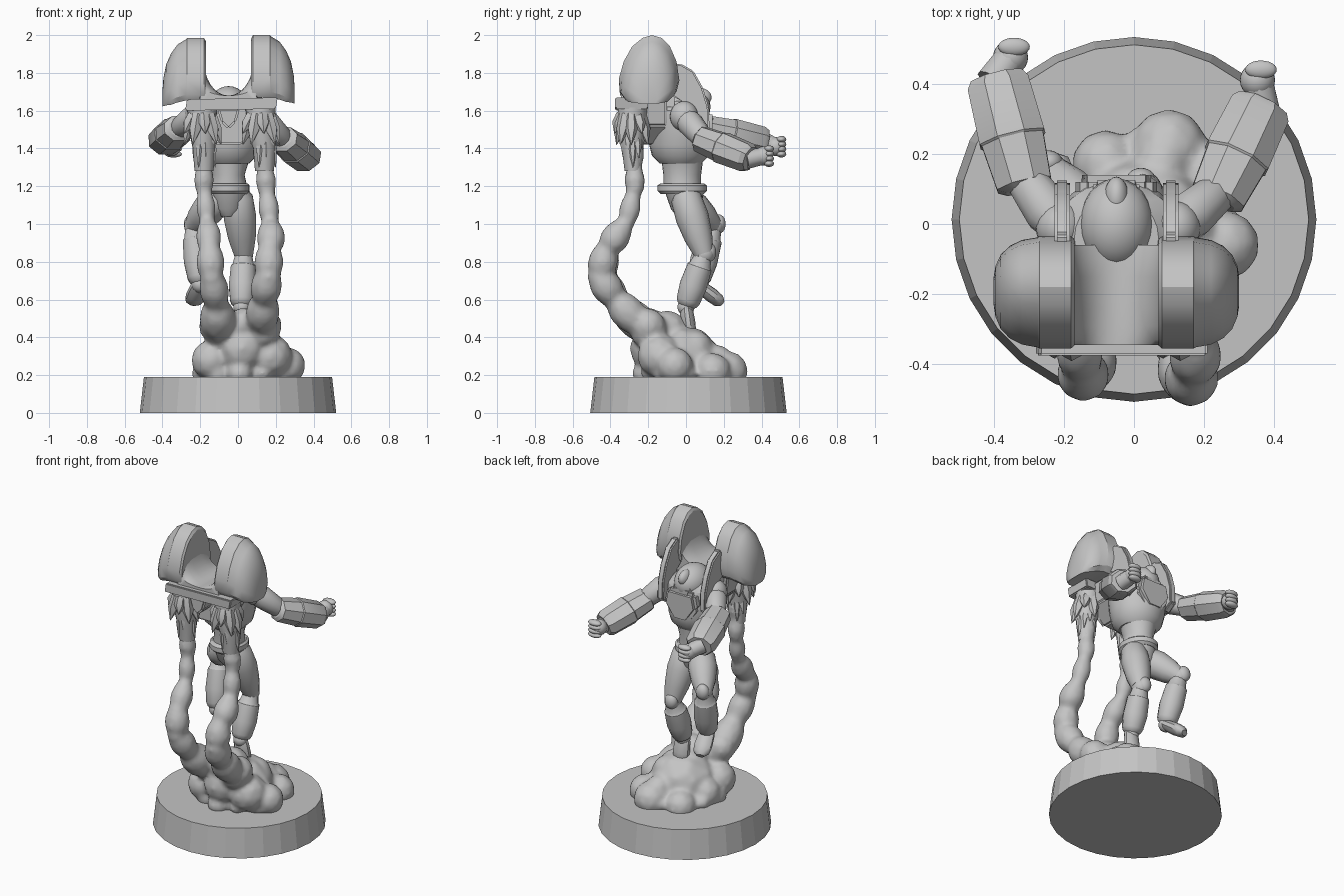
import bpy, bmesh, math, random
from mathutils import Vector

random.seed(4)
CX = -0.05  # the figure stands slightly left of the base centre
grey = bpy.data.materials.new("plain grey")
grey.diffuse_color = (0.55, 0.55, 0.55, 1)


def finish(name, bm, angle=35):
    bmesh.ops.recalc_face_normals(bm, faces=bm.faces)
    me = bpy.data.meshes.new(name)
    bm.to_mesh(me)
    bm.free()
    me.materials.append(grey)
    ob = bpy.data.objects.new(name, me)
    bpy.context.collection.objects.link(ob)
    bpy.ops.object.select_all(action='DESELECT')
    ob.select_set(True)
    bpy.context.view_layer.objects.active = ob
    if angle:
        bpy.ops.object.shade_smooth_by_angle(angle=math.radians(angle))
    return ob


def skin(bm, rings):
    """Join rings of points into a closed tube."""
    rows = [[bm.verts.new(p) for p in r] for r in rings]
    n = len(rows[0])
    for a, b in zip(rows, rows[1:]):
        for i in range(n):
            bm.faces.new((a[i], a[(i + 1) % n], b[(i + 1) % n], b[i]))
    bm.faces.new(rows[0])
    bm.faces.new(rows[-1])


def loft(name, rings, sides=24, angle=35):
    """Stack of horizontal ellipses: x, y, z, rx, ry."""
    bm = bmesh.new()
    skin(bm, [[(x + rx * math.cos(t), y + ry * math.sin(t), z)
               for t in (2 * math.pi * i / sides for i in range(sides))]
              for x, y, z, rx, ry in rings])
    return finish(name, bm, angle)


def limb(name, start, end, radii, sides=14, flat=1.0, angle=40):
    """Straight limb with (position along, radius) stations; flat squashes it."""
    a, b = Vector(start), Vector(end)
    d = (b - a).normalized()
    u = d.cross(Vector((0, 0, 1)) if abs(d.z) < 0.8 else Vector((0, 1, 0))).normalized()
    v = d.cross(u)
    bm = bmesh.new()
    skin(bm, [[a.lerp(b, f) + u * r * math.cos(t) + v * r * flat * math.sin(t)
               for t in (2 * math.pi * (i + 0.5) / sides for i in range(sides))]
              for f, r in radii])
    return finish(name, bm, angle)


def prism(name, pts, axis, lo, hi, bevel=0.0):
    """Extrude an outline along x (pts are y,z) or along y (pts are x,z)."""
    put = (lambda p, h: (h, p[0], p[1])) if axis == 'x' else (lambda p, h: (p[0], h, p[1]))
    bm = bmesh.new()
    skin(bm, [[put(p, lo) for p in pts], [put(p, hi) for p in pts]])
    if bevel:
        bmesh.ops.bevel(bm, geom=bm.edges[:], offset=bevel, segments=2, affect='EDGES')
    return finish(name, bm)


def ball(name, c, s):
    bm = bmesh.new()
    bmesh.ops.create_uvsphere(bm, u_segments=24, v_segments=14, radius=1)
    for v in bm.verts:
        v.co = Vector((v.co.x * s[0] + c[0], v.co.y * s[1] + c[1], v.co.z * s[2] + c[2]))
    return finish(name, bm)


# display base
loft("base", [(0, 0.013, 0, 0.52, 0.52), (0, 0.013, 0.19, 0.498, 0.498)], 28, 0)

# smoke: two trails running into one lumpy heap, fused by a remesh
blobs = [(0.03, -0.02, 0.25, 0.22), (0.1, 0.22, 0.22, 0.11), (-0.08, 0.17, 0.2, 0.1),
         (0.2, 0.14, 0.22, 0.1), (0.26, -0.06, 0.25, 0.1), (-0.14, 0.0, 0.24, 0.1),
         (-0.14, -0.14, 0.28, 0.11), (0.17, -0.14, 0.3, 0.12), (0.02, -0.17, 0.34, 0.13),
         (-0.12, -0.2, 0.46, 0.09), (0.14, -0.2, 0.46, 0.095), (0.02, -0.1, 0.43, 0.115),
         (0.1, 0.05, 0.35, 0.09), (-0.04, 0.06, 0.34, 0.08), (0.03, -0.2, 0.47, 0.09),
         (0.08, 0.17, 0.28, 0.08)]
for i in range(11):
    t = 2 * math.pi * i / 11
    blobs.append((0.04 + 0.22 * math.cos(t), 0.01 + 0.23 * math.sin(t), 0.21,
                  random.uniform(0.03, 0.08)))
trails = {-1: [(-0.18, -0.28, 1.45, .05), (-0.18, -0.27, 1.2, .047), (-0.165, -0.305, 1.03, .045),
               (-0.155, -0.37, 0.93, .06), (-0.15, -0.42, 0.86, .065), (-0.14, -0.44, 0.72, .068),
               (-0.12, -0.38, 0.62, .068), (-0.11, -0.3, 0.52, .08), (-0.1, -0.18, 0.42, .1)],
          1: [(0.13, -0.28, 1.45, .05), (0.15, -0.27, 1.2, .048), (0.17, -0.31, 1.02, .05),
              (0.175, -0.38, 0.92, .068), (0.165, -0.43, 0.85, .065), (0.16, -0.455, 0.72, .074),
              (0.14, -0.39, 0.62, .072), (0.13, -0.3, 0.52, .08), (0.12, -0.18, 0.42, .1)]}
for path in trails.values():
    for a, b in zip(path, path[1:]):
        for k in range(8):
            p = Vector(a).lerp(Vector(b), k / 8)
            lump = 1.04 + 0.14 * math.sin(p.z * 45 + p.x * 20)
            blobs.append((p.x, p.y, p.z, p.w * lump))
bm = bmesh.new()
for x, y, z, r in blobs:
    made = bmesh.ops.create_icosphere(bm, subdivisions=2, radius=r)
    for v in made['verts']:
        v.co += Vector((x, y, max(z, 0.2)))
        v.co.z = max(v.co.z, 0.1)
smoke = finish("smoke", bm, 0)
m = smoke.modifiers.new("fuse", 'REMESH')
m.mode, m.voxel_size, m.use_smooth_shade = 'VOXEL', 0.014, True
m = smoke.modifiers.new("soften", 'SMOOTH')
m.factor, m.iterations = 0.5, 6

# jet pack: two domed pods, saddle between them, band below
dome = [(-.33, 1.67), (-.35, 1.7), (-.355, 1.77), (-.33, 1.86), (-.285, 1.94), (-.23, 1.985),
        (-.18, 2.0), (-.13, 1.985), (-.085, 1.94), (-.05, 1.86), (-.035, 1.76), (-.05, 1.7), (-.08, 1.67)]
for side, dz in ((-1, -0.015), (1, 0)):
    bm = bmesh.new()
    skin(bm, [[(CX + side * x, -0.19 + (y + 0.19) * s, 1.65 + (z - 1.65) * s + dz - drop) for y, z in dome]
              for x, s, drop in ((.12, .95, 0), (.13, 1, 0), (.22, 1, 0), (.225, .98, 0), (.27, .93, .01),
                                 (.305, .82, .02), (.33, .66, .02), (.345, .45, .02), (.35, .25, .02))])
    finish("pod", bm, 30)
bm = bmesh.new()
skin(bm, [[(CX + 0.135 * math.sin(t), y, 1.68 + 0.22 * s * (1 - math.cos(t) ** 0.8))
           for t in (math.radians(a) for a in range(-88, 89, 11))] + [(CX + .16, y, 1.62), (CX - .16, y, 1.62)]
          for y, s in ((-.345, .3), (-.33, .6), (-.29, .95), (-.24, 1.1), (-.15, 1.1), (-.1, .9), (-.06, .6))])
finish("pack_saddle", bm, 40)
prism("pack_band", [(-0.28, 1.6), (0.2, 1.61), (0.21, 1.67), (-0.27, 1.66)], 'y', -0.375, -0.2, 0.006)
prism("pack_body", [(-0.24, 1.66), (-0.22, 1.52), (-0.12, 1.42), (0.02, 1.42), (0.12, 1.52), (0.14, 1.66)],
      'y', -0.26, -0.1, 0.01)
prism("pack_boss", [(-0.11, 1.61), (-0.09, 1.54), (-0.05, 1.5), (-0.01, 1.54), (0.01, 1.61)],
      'y', -0.36, -0.24, 0.01)

# nozzles with ragged exhaust flames
for x, tip in ((-0.19, -0.18), (0.12, 0.14)):
    loft("nozzle", [(x, -.28, 1.62, .08, .08), (x, -.29, 1.52, .075, .075),
                    (tip, -.285, 1.4, .06, .055), (tip, -.28, 1.28, .05, .045)], 12)
    for i in range(9):
        t = 2 * math.pi * i / 9
        c, s = math.cos(t), math.sin(t)
        limb("flame", (x + .05 * c, -.29 + .05 * s, 1.58),
             (x + .1 * c, -.29 + .09 * s, 1.42 + .06 * (i % 2)), [(0, .03), (.5, .034), (1, .002)], 6)
        limb("flame_low", (tip + .035 * c, -.285 + .035 * s, 1.46),
             (tip + .06 * c, -.28 + .05 * s, 1.3 + .05 * (i % 3)), [(0, .02), (.4, .024), (1, .002)], 6)

# torso and hips
loft("chest", [(CX, -.03, 1.32, .11, .11), (CX, -.03, 1.36, .15, .15), (CX, -.03, 1.42, .165, .165),
               (CX, -.03, 1.5, .18, .165), (CX, -.04, 1.6, .18, .16), (CX, -.04, 1.65, .12, .12)])
prism("chest_plate", [(-.15, 1.6), (-.17, 1.5), (-.1, 1.4), (0, 1.4), (.07, 1.5), (.05, 1.6)],
      'y', 0.04, 0.14, 0.02)
loft("waist", [(CX, -.02, 1.19, .1, .1), (CX, -.02, 1.26, .085, .1), (CX, -.02, 1.34, .11, .11)])
loft("belt", [(CX, -.02, 1.16, .1, .115), (CX, -.02, 1.175, .112, .13),
              (CX, -.02, 1.205, .112, .13), (CX, -.02, 1.215, .1, .115)])
loft("hips", [(CX, 0, 1.04, .04, .05), (CX, 0, 1.08, .085, .08), (CX, -.01, 1.18, .1, .105)])

# head with visor and crest
ball("helmet", (CX, 0.0, 1.62), (.105, .13, .11))
prism("visor", [(-.12, 1.62), (-.1, 1.56), (0, 1.56), (.02, 1.62)], 'y', 0.05, 0.125, 0.012)
ball("crest", (CX, 0.075, 1.67), (.035, .06, .05))

# shoulder harness blades
blade = [(-.08, 1.84), (-.03, 1.85), (.04, 1.81), (.09, 1.72), (.12, 1.62), (.125, 1.5),
         (.06, 1.46), (.03, 1.58), (-.02, 1.66), (-.08, 1.68)]
for s in (-1, 1):
    prism("harness_blade", blade, 'x', CX + s * .155 - .022, CX + s * .155 + .022, 0.008)

# arms: shoulder, elbow, wrist, fist
arms = [((-.21, -.01, 1.58), (-.32, .14, 1.5), (-.392, .42, 1.435), (-.352, .475, 1.41)),
        ((.12, -.01, 1.57), (.25, .1, 1.44), (.365, .34, 1.345), (.352, .41, 1.36))]
for sh, el, wr, fist in arms:
    ball("shoulder", sh, (.07, .075, .08))
    limb("upper_arm", sh, el, [(-.1, .05), (.3, .07), (.6, .064), (1, .055), (1.15, .03)], 12)
    limb("forearm", el, wr, [(-.15, .06), (-.1, .085), (.35, .097), (.37, .103), (.92, .096), (1, .08)],
         8, .85, 30)
    limb("wrist", wr, fist, [(-.3, .05), (1, .045)], 10)
    ball("fist", fist, (.05, .05, .05))
    for k in range(4):
        dz = -.04 + .026 * k
        ball("finger", (fist[0] + .01, fist[1] + .03, fist[2] + dz), (.045, .026, .018))

# legs: hip, knee, ankle, toe
legs = [((-.11, -.01, 1.13), (-.235, .145, .99), (-.2, .06, .68), (-.235, .185, .585)),
        ((.0, 0, 1.14), (.03, .095, .84), (.02, .0, .56), (.03, .02, .41))]
for hip, kn, an, toe in legs:
    limb("thigh", hip, kn, [(-.15, .05), (0, .08), (.35, .088), (.7, .075), (1, .052)])
    ball("knee", kn, (.05, .055, .055))
    ball("knee_cap", Vector(kn) + Vector((-.01, .03, .01)), (.042, .035, .05))
    limb("shin", kn, an, [(.0, .045), (.2, .058), (.24, .068), (.6, .075), (.88, .065), (.95, .055), (1, .035)],
         12, 1, 30)
    ball("ankle", an, (.045, .045, .045))
    limb("foot", an, toe, [(-.15, .035), (.1, .05), (.6, .056), (.9, .05), (1.05, .025)], 10, .7)
